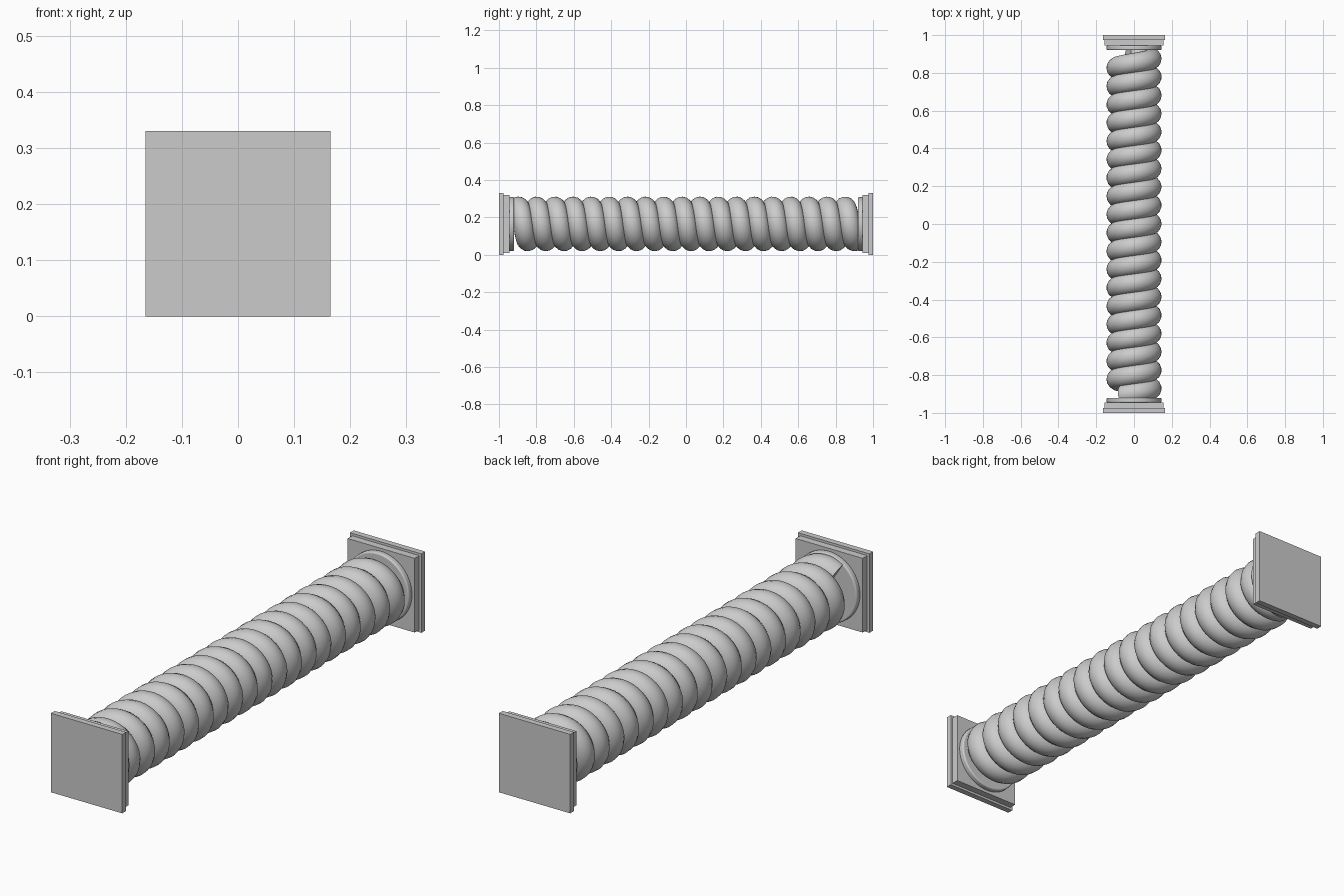
import bpy, math

if "Cube" in bpy.data.objects:
    bpy.data.objects.remove(bpy.data.objects["Cube"])

AXIS_Z = 0.165      # height of the column axis
PITCH = 0.097       # spacing of the rope turns
COIL_R = 0.091      # helix radius
TUBE_R = 0.055      # rope thickness


def square_plate(name, half, y0, y1):
    bpy.ops.mesh.primitive_cube_add(size=1, location=(0, (y0 + y1) / 2, AXIS_Z))
    ob = bpy.context.object
    ob.name = name
    ob.scale = (2 * half, abs(y1 - y0), 2 * half)
    bpy.ops.object.transform_apply(location=False, rotation=False, scale=True)
    return ob


def round_collar(name, radius, y0, y1):
    bpy.ops.mesh.primitive_cylinder_add(
        vertices=64, radius=radius, depth=abs(y1 - y0),
        location=(0, (y0 + y1) / 2, AXIS_Z), rotation=(math.pi / 2, 0, 0))
    ob = bpy.context.object
    ob.name = name
    bev = ob.modifiers.new("rounding", 'BEVEL')
    bev.width = 0.006
    bev.segments = 3
    bev.limit_method = 'ANGLE'
    bpy.ops.object.shade_smooth_by_angle(angle=math.radians(40))
    return ob


# Stepped square ends and round collars, the same at both ends
for side, label in ((-1, "front"), (1, "back")):
    square_plate(label + "_outer_plate", 0.165, side * 0.975, side * 1.0)
    square_plate(label + "_inner_plate", 0.155, side * 0.945, side * 0.975)
    round_collar(label + "_collar", 0.145, side * 0.920, side * 0.946)

# Twisted rope shaft: a round section swept along a helix
curve = bpy.data.curves.new("rope_shaft", 'CURVE')
curve.dimensions = '3D'
curve.bevel_depth = TUBE_R
curve.bevel_resolution = 6
curve.use_fill_caps = True
turn_steps = 40
y_start, y_end = -0.905, 0.905
count = int((y_end - y_start) / PITCH * turn_steps) + 1
spline = curve.splines.new('POLY')
spline.points.add(count - 1)
for i, p in enumerate(spline.points):
    y = y_start + (y_end - y_start) * i / (count - 1)
    a = 2 * math.pi * (y - 0.851) / PITCH
    p.co = (COIL_R * math.sin(a), y, AXIS_Z + COIL_R * math.cos(a), 1)
spline.use_smooth = True
shaft = bpy.data.objects.new("rope_shaft", curve)
bpy.context.collection.objects.link(shaft)
